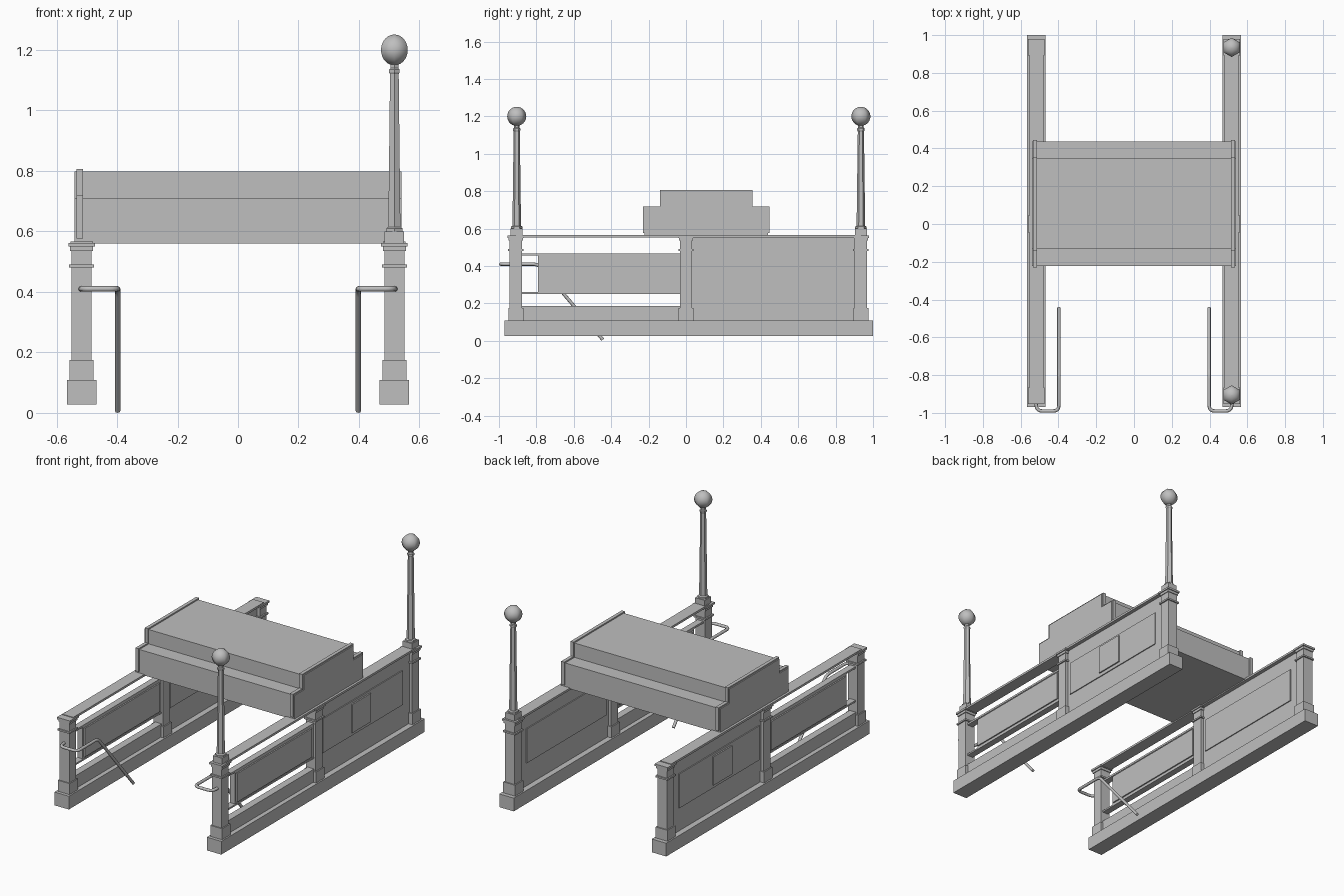
import bpy, bmesh, math
from mathutils import Vector

cube = bpy.data.objects.get("Cube")
if cube:
    bpy.data.objects.remove(cube, do_unlink=True)

grey = bpy.data.materials.new("stone grey")
grey.use_nodes = True
grey.diffuse_color = (0.52, 0.52, 0.52, 1)
grey.node_tree.nodes["Principled BSDF"].inputs["Base Color"].default_value = (0.52, 0.52, 0.52, 1)


def finish(name, bm):
    bmesh.ops.recalc_face_normals(bm, faces=bm.faces)
    mesh = bpy.data.meshes.new(name)
    bm.to_mesh(mesh)
    bm.free()
    mesh.materials.append(grey)
    ob = bpy.data.objects.new(name, mesh)
    bpy.context.collection.objects.link(ob)
    return ob


def add_box(bm, x0, x1, y0, y1, z0, z1):
    geom = bmesh.ops.create_cube(bm, size=1)["verts"]
    for v in geom:
        v.co = Vector((x0 if v.co.x < 0 else x1,
                       y0 if v.co.y < 0 else y1,
                       z0 if v.co.z < 0 else z1))


def boxes(name, *dims):
    bm = bmesh.new()
    for d in dims:
        add_box(bm, *d)
    return finish(name, bm)


def lathe(name, x, y, profile, sides=6):
    """Stack of rings with a corner towards +y."""
    bm = bmesh.new()
    rings = []
    for r, z in profile:
        angles = [math.pi / 2 + math.tau * i / sides for i in range(sides)]
        rings.append([bm.verts.new((x + r * math.cos(a), y + r * math.sin(a), z)) for a in angles])
    for low, high in zip(rings, rings[1:]):
        for i in range(sides):
            j = (i + 1) % sides
            bm.faces.new((low[i], low[j], high[j], high[i]))
    bm.faces.new(rings[0])
    bm.faces.new(rings[-1])
    return finish(name, bm)


def smooth(ob, angle):
    bpy.ops.object.select_all(action="DESELECT")
    ob.select_set(True)
    bpy.context.view_layer.objects.active = ob
    bpy.ops.object.shade_smooth_by_angle(angle=math.radians(angle))


CX = 0.517
FRONT, MIDDLE, BACK = -0.91, 0.0, 0.935


def wide(cx, half, y0, y1, z0, z1):
    return (cx - half, cx + half, y0, y1, z0, z1)


def post(name, cx, y):
    # stepped foot, shaft, moulding ring and two-tier cap
    tiers = [(0.04, 0.10, 0.175), (0.033, 0.17, 0.55), (0.041, 0.48, 0.49),
             (0.038, 0.535, 0.55), (0.044, 0.55, 0.562)]
    boxes(name, *[wide(cx, h, y - h, y + h, a, b) for h, a, b in tiers])


def lamp(name, y):
    boxes(name + "_pedestal", wide(CX, 0.032, y - 0.032, y + 0.032, 0.56, 0.60))
    lathe(name + "_column", CX, y, [(0.031, 0.6), (0.031, 0.61), (0.023, 0.615),
          (0.0165, 1.12), (0.02, 1.125), (0.02, 1.135), (0.015, 1.14), (0.015, 1.16)])
    rings = 14
    arc = [math.pi * (i + 0.15) / (rings + 0.3) for i in range(rings + 1)]
    globe = lathe(name + "_globe", CX, y,
                  [(0.051 * math.sin(a), 1.2 - 0.051 * math.cos(a)) for a in arc])
    smooth(globe, 75)


def handrail(name, side):
    # bent tube leaving the front post and running down to the ground
    pts = [Vector((side * x, y, z)) for x, y, z in
           [(0.52, -0.93, 0.41), (0.515, -0.99, 0.41), (0.398, -0.99, 0.41),
            (0.398, -0.79, 0.41), (0.398, -0.445, 0.006)]]
    path = [pts[0]]
    for before, corner, after in zip(pts, pts[1:], pts[2:]):
        a = corner + (before - corner).normalized() * 0.03
        b = corner + (after - corner).normalized() * 0.03
        for i in range(6):
            t = i / 5
            path.append(a * (1 - t) ** 2 + corner * 2 * t * (1 - t) + b * t * t)
    path.append(pts[-1])
    curve = bpy.data.curves.new(name, "CURVE")
    curve.dimensions = "3D"
    curve.bevel_depth = 0.009
    curve.bevel_resolution = 2
    curve.use_fill_caps = True
    spline = curve.splines.new("POLY")
    spline.points.add(len(path) - 1)
    for p, co in zip(spline.points, path):
        p.co = (*co, 1)
    curve.materials.append(grey)
    ob = bpy.data.objects.new(name, curve)
    bpy.context.collection.objects.link(ob)


# Both side balustrades
for side, label in ((1, "left"), (-1, "right")):
    cx = side * CX
    boxes(label + "_base_beam", wide(cx, 0.049, -0.97, 1.0, 0.027, 0.108))
    boxes(label + "_top_rail", wide(cx, 0.037, FRONT, BACK, 0.553, 0.566))
    for y, place in ((FRONT, "front"), (MIDDLE, "middle"), (BACK, "back")):
        post(f"{label}_{place}_post", cx, y)

    # open front bay: kerb, rails and hanging panel
    boxes(label + "_front_kerb", wide(cx, 0.022, FRONT, MIDDLE, 0.10, 0.187))
    boxes(label + "_front_rails",
          wide(cx, 0.02, FRONT, MIDDLE, 0.25, 0.26),
          wide(cx, 0.02, FRONT, MIDDLE, 0.455, 0.467))
    boxes(label + "_front_panel",
          wide(cx, 0.017, -0.79, MIDDLE, 0.25, 0.467),
          wide(cx, 0.025, -0.78, -0.055, 0.27, 0.445))

    # closed back bay: wall, raised panel and small plate
    boxes(label + "_back_wall", wide(cx, 0.014, MIDDLE, BACK, 0.10, 0.555))
    boxes(label + "_back_panel", wide(cx, 0.02, 0.055, 0.83, 0.25, 0.46))
    outer = side * (CX + 0.024)
    boxes(label + "_wall_plate", (*sorted((outer - side * 0.01, outer + side * 0.004)),
                                  0.33, 0.51, 0.27, 0.445))
    handrail(label + "_handrail", side)

lamp("front_lamp", FRONT + 0.005)
lamp("back_lamp", BACK)


# Stepped roof with a raised rim at each end
def stepped(name, x0, x1, grow):
    g = grow
    half = [(0.33 + g, 0.56 + 2 * g), (0.33 + g, 0.71 + g), (0.24 + g, 0.71 + g), (0.24 + g, 0.798 + g)]
    outline = [(0.108 + h, z) for h, z in half] + [(0.108 - h, z) for h, z in reversed(half)]
    bm = bmesh.new()
    face = bm.faces.new([bm.verts.new((x0, y, z)) for y, z in outline])
    new = bmesh.ops.extrude_face_region(bm, geom=[face])["geom"]
    bmesh.ops.translate(bm, vec=(x1 - x0, 0, 0),
                        verts=[v for v in new if isinstance(v, bmesh.types.BMVert)])
    finish(name, bm)


stepped("roof", -0.54, 0.54, 0)
stepped("roof_rim_left", 0.513, 0.534, 0.008)
stepped("roof_rim_right", -0.534, -0.513, 0.008)
